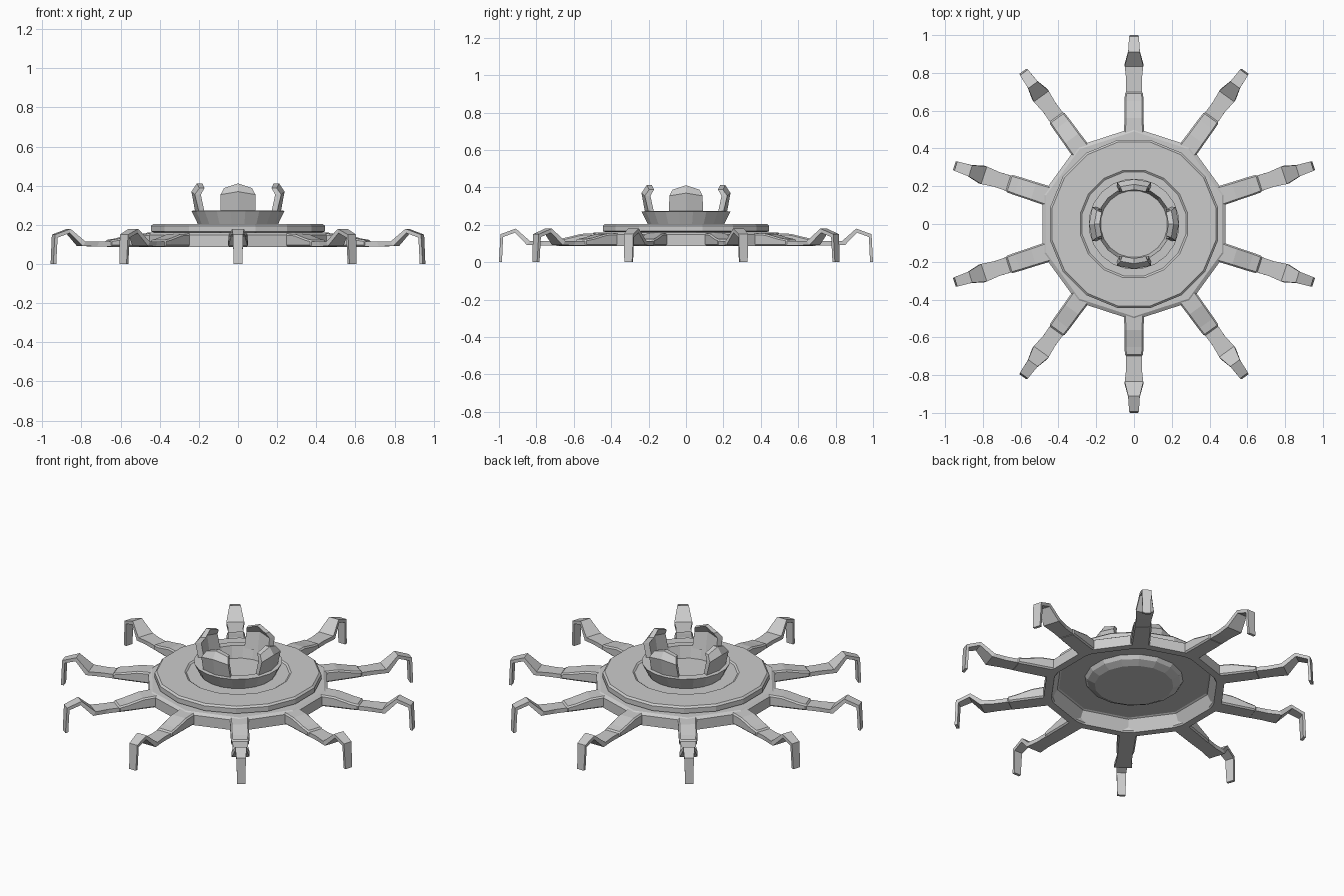
import bpy, bmesh
from math import sin, cos, pi, radians

if "Cube" in bpy.data.objects:
    bpy.data.objects.remove(bpy.data.objects["Cube"])


def finish(bm, name, bevel=0.0):
    bmesh.ops.remove_doubles(bm, verts=bm.verts, dist=1e-5)
    bmesh.ops.recalc_face_normals(bm, faces=bm.faces)
    me = bpy.data.meshes.new(name)
    bm.to_mesh(me)
    bm.free()
    ob = bpy.data.objects.new(name, me)
    bpy.context.collection.objects.link(ob)
    if bevel:
        m = ob.modifiers.new("chamfer", 'BEVEL')
        m.width = bevel
        m.segments = 1
        m.limit_method = 'ANGLE'
        m.angle_limit = radians(40)
    return ob


def lathe(name, profile, sides, start=0.0, closed=False):
    """Revolve (radius, z) points around z with flat sides."""
    bm = bmesh.new()
    rings = [[bm.verts.new((r * cos(start + 2 * pi * i / sides),
                            r * sin(start + 2 * pi * i / sides), z))
              for i in range(sides)] for r, z in profile]
    pairs = list(zip(rings, rings[1:]))
    if closed:
        pairs.append((rings[-1], rings[0]))
    for a, b in pairs:
        for i in range(sides):
            j = (i + 1) % sides
            bm.faces.new((a[i], a[j], b[j], b[i]))
    if not closed:
        bm.faces.new(rings[0])
        bm.faces.new(rings[-1])
    return finish(bm, name)


def strip(name, stations, angle, bevel):
    """Solid limb: stations are (r_top, z_top, r_bottom, z_bottom, half_width)."""
    bm = bmesh.new()

    def pt(r, w, z):
        return bm.verts.new((r * cos(angle) - w * sin(angle),
                             r * sin(angle) + w * cos(angle), z))
    loops = [[pt(rt, -w, zt), pt(rt, w, zt), pt(rb, w, zb), pt(rb, -w, zb)]
             for rt, zt, rb, zb, w in stations]
    for a, b in zip(loops, loops[1:]):
        for i in range(4):
            j = (i + 1) % 4
            bm.faces.new((a[i], a[j], b[j], b[i]))
    bm.faces.new(loops[0])
    bm.faces.new(loops[-1])
    return finish(bm, name, bevel)


def petal(name, angle):
    """Curved upright claw, creased down its middle."""
    # rows: outer radius, inner radius, z at edge, z at middle, half angle
    rows = [(0.218, 0.187, 0.262, 0.262, 24.5), (0.238, 0.205, 0.355, 0.37, 22),
            (0.21, 0.182, 0.388, 0.412, 20)]
    bm = bmesh.new()
    loops = []
    for ro, ri, ze, zm, h in rows:
        loop = []
        for r, order in ((ro, (-1, 0, 1)), (ri, (1, 0, -1))):
            for s in order:
                a = angle + s * radians(h)
                loop.append(bm.verts.new((r * cos(a), r * sin(a), ze if s else zm)))
        loops.append(loop)
    for a, b in zip(loops, loops[1:]):
        for i in range(6):
            j = (i + 1) % 6
            bm.faces.new((a[i], a[j], b[j], b[i]))
    for l in (loops[0], loops[-1]):
        bm.faces.new((l[0], l[1], l[4], l[5]))
        bm.faces.new((l[1], l[2], l[3], l[4]))
    return finish(bm, name)


# Ten-sided outer rim, hollow underneath
lathe("outer_rim", [(0.42, 0.16), (0.49, 0.16), (0.51, 0.148), (0.51, 0.088),
                    (0.465, 0.088), (0.43, 0.155)], 10, pi / 2, closed=True)

# Raised deck with a shallow ring recess
lathe("deck", [(0.44, 0.162), (0.453, 0.166), (0.453, 0.195), (0.442, 0.205),
               (0.29, 0.205), (0.28, 0.198)], 16, pi / 16)

# Pan hanging below the deck
lathe("under_pan", [(0.27, 0.165), (0.255, 0.14), (0.215, 0.12)], 16, pi / 16)

# Bowl on the deck
lathe("bowl", [(0.19, 0.19), (0.207, 0.203), (0.241, 0.272),
               (0.195, 0.274), (0.178, 0.205)], 20, pi / 20)

# Four claws on the bowl rim
for i in range(4):
    petal(f"bowl_claw_{i + 1}", i * pi / 2)

# Ten legs: thick arm plus thin bent foot
arm = [(0.45, 0.157, 0.45, 0.088, 0.053), (0.56, 0.152, 0.56, 0.088, 0.051),
       (0.65, 0.13, 0.65, 0.088, 0.05), (0.70, 0.122, 0.70, 0.088, 0.048)]
foot = [(0.68, 0.114, 0.68, 0.09, 0.043), (0.76, 0.114, 0.77, 0.09, 0.041),
        (0.835, 0.114, 0.85, 0.092, 0.049), (0.91, 0.18, 0.915, 0.158, 0.031),
        (0.992, 0.15, 0.978, 0.135, 0.026), (1.0, 0.0, 0.984, 0.0, 0.022)]
for i in range(10):
    a = pi / 2 + i * pi / 5
    strip(f"leg_arm_{i + 1}", arm, a, 0.008)
    strip(f"leg_foot_{i + 1}", foot, a, 0.0)
